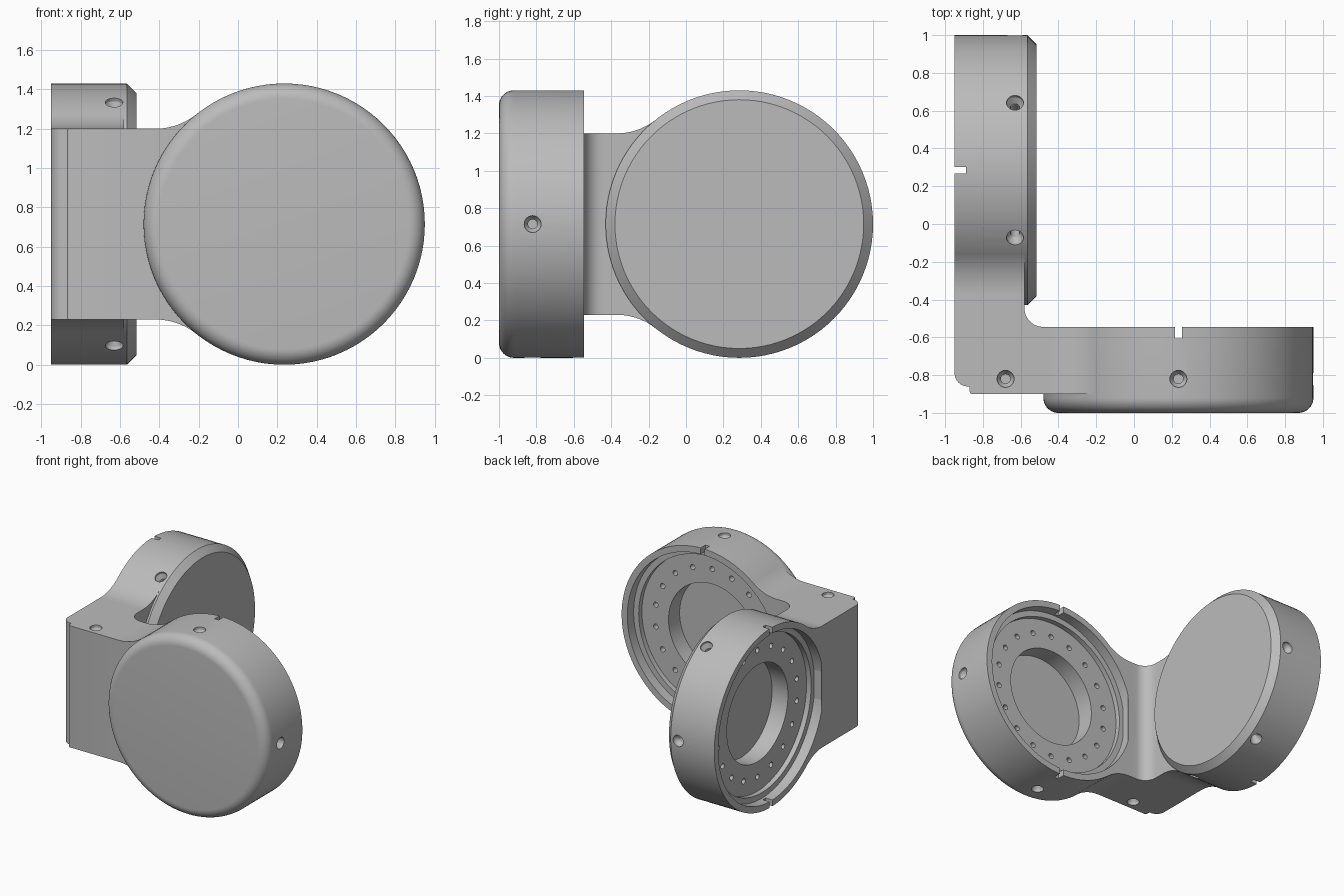
import bpy, bmesh
from math import sin, cos, radians, atan2, degrees, sqrt
from mathutils import Matrix, Vector

if "Cube" in bpy.data.objects:
    bpy.data.objects.remove(bpy.data.objects["Cube"])

grey = bpy.data.materials.new("satin_grey")
grey.use_nodes = True
color = (0.5, 0.5, 0.5, 1)
grey.diffuse_color = color
grey.node_tree.nodes["Principled BSDF"].inputs["Base Color"].default_value = color

R = 0.715        # cup radius
H = 0.485        # half height of the bracket
FILLET = 0.333   # blend between bracket and cup


def frame(x_axis, y_axis, z_axis, origin):
    m = Matrix((x_axis, y_axis, z_axis)).transposed().to_4x4()
    m.translation = origin
    return m


# Local frames: z runs from the open rim to the closed end, -x points to the bracket
FRONT = frame((1, 0, 0), (0, 0, 1), (0, -1, 0), (0.235, -0.545, R))
SIDE = frame((0, 1, 0), (0, 0, 1), (1, 0, 0), (-0.95, 0.285, R))


def arc(cx, cy, r, a0, a1, n):
    steps = [radians(a0 + (a1 - a0) * i / n) for i in range(n + 1)]
    return [(cx + r * cos(a), cy + r * sin(a)) for a in steps]


def lathe(bm, profile, matrix, segments):
    """Spin an (r, z) profile around z."""
    part = bmesh.new()
    verts = [part.verts.new((r, 0, z)) for r, z in profile]
    edges = [part.edges.new(pair) for pair in zip(verts, verts[1:])]
    bmesh.ops.spin(part, geom=verts + edges, cent=(0, 0, 0), axis=(0, 0, 1),
                   angle=radians(360), steps=segments)
    bmesh.ops.remove_doubles(part, verts=part.verts, dist=1e-5)
    merge(bm, part, matrix)


def prism(bm, outline, z0, z1, matrix):
    part = bmesh.new()
    face = part.faces.new([part.verts.new((x, y, z0)) for x, y in outline])
    top = bmesh.ops.extrude_face_region(part, geom=[face])["geom"]
    moved = [v for v in top if isinstance(v, bmesh.types.BMVert)]
    bmesh.ops.translate(part, verts=moved, vec=(0, 0, z1 - z0))
    merge(bm, part, matrix)


def merge(bm, part, matrix):
    bmesh.ops.transform(part, matrix=matrix, verts=part.verts)
    bmesh.ops.recalc_face_normals(part, faces=part.faces)
    mesh = bpy.data.meshes.new("part")
    part.to_mesh(mesh)
    part.free()
    bm.from_mesh(mesh)
    bpy.data.meshes.remove(mesh)


def finish(name, bm, cutter_bm=None):
    mesh = bpy.data.meshes.new(name)
    bm.to_mesh(mesh)
    bm.free()
    mesh.materials.append(grey)
    obj = bpy.data.objects.new(name, mesh)
    bpy.context.collection.objects.link(obj)
    bpy.ops.object.select_all(action="DESELECT")
    obj.select_set(True)
    bpy.context.view_layer.objects.active = obj
    if cutter_bm:
        cutter = finish(name + "_cutter", cutter_bm)
        cutter.hide_render = True
        cutter.select_set(False)
        obj.select_set(True)
        bpy.context.view_layer.objects.active = obj
        mod = obj.modifiers.new("holes", "BOOLEAN")
        mod.operation = "DIFFERENCE"
        mod.solver = "EXACT"
        mod.object = cutter
        bpy.ops.object.modifier_apply(modifier=mod.name)
        bpy.data.objects.remove(cutter)
    bpy.ops.object.shade_smooth_by_angle(angle=radians(30))
    return obj


# Countersunk screw hole, drilled along +z from the surface
SCREW = [(0, -0.03), (0.045, -0.03), (0.045, 0.02), (0.025, 0.05), (0.025, 0.14), (0, 0.14)]


def cup(name, matrix, end_profile, screw_z, screw_angles):
    body, cut = bmesh.new(), bmesh.new()
    # Stepped recess, rim, then the closed end
    inside = [(0, 0.26), (0.385, 0.26), (0.385, 0.12), (0.62, 0.12),
              (0.62, 0.08), (0.665, 0.08), (0.665, 0), (R, 0)]
    lathe(body, inside + end_profile, matrix, 96)
    # Ring of bolt holes in the flange
    for i in range(18):
        spot = Matrix.Rotation(radians(20 * i + 10), 4, "Z") @ Matrix.Translation((0.505, 0, 0.1))
        lathe(cut, [(0, 0), (0.021, 0), (0.021, 0.09), (0, 0.09)], matrix @ spot, 16)
    # Screw holes around the wall
    for a in screw_angles:
        spot = (Matrix.Rotation(radians(a), 4, "Z") @ Matrix.Translation((R, 0, screw_z))
                @ Matrix.Rotation(radians(-90), 4, "Y"))
        lathe(cut, SCREW, matrix @ spot, 24)
    # Alignment notches in the rim, top and bottom
    for s in (1, -1):
        y0, y1 = s * 0.64, s * 0.75
        prism(cut, [(-0.018, y0), (0.018, y0), (0.018, y1), (-0.018, y1)], -0.02, 0.06, matrix)
    return finish(name, body, cut)


# Front cup has a rounded end, side cup a chamfered end
cup("front_cup", FRONT, arc(R - 0.08, 0.375, 0.08, 0, 90, 10) + [(0, 0.455)],
    0.275, (0, 90, 270))
cup("side_cup", SIDE, [(R, 0.385), (0.665, 0.435), (0, 0.435)],
    0.32, (0, 60, 120, 240, 300))

# Flared arms blending the bracket into each cup
reach = sqrt((R + FILLET) ** 2 - (H + FILLET) ** 2)
tilt = degrees(atan2(H + FILLET, reach))
upper = arc(-reach, H + FILLET, FILLET, -90, -tilt, 12)
end = arc(0, 0, R - 0.005, 180 - tilt, 180 + tilt, 30)
lower = [(x, -y) for x, y in reversed(upper)]
for name, matrix, depth in (("front_arm", FRONT, 0.355), ("side_arm", SIDE, 0.37)):
    arm = bmesh.new()
    prism(arm, upper + end + lower, 0, depth, matrix)
    finish(name, arm)

# Corner block with rounded outside, raised front panel and inside fillet
x_end, y_end = 0.235 - reach, 0.285 - reach
plan = [(-0.95, y_end)] + arc(-0.88, -0.79, 0.07, 180, 270, 8)
plan += [(-0.87, -0.86)] + arc(-0.855, -0.885, 0.015, 180, 270, 4)
plan += [(x_end, -0.9), (x_end, -0.545)] + arc(-0.48, -0.445, 0.1, 270, 180, 10)
plan += [(-0.58, y_end)]
block, cut = bmesh.new(), bmesh.new()
prism(block, plan, R - H, R + H, Matrix())
for s, turn in ((1, 180), (-1, 0)):
    spot = Matrix.Translation((-0.68, -0.82, R + s * H)) @ Matrix.Rotation(radians(turn), 4, "X")
    lathe(cut, SCREW, spot, 24)
finish("corner_block", block, cut)
